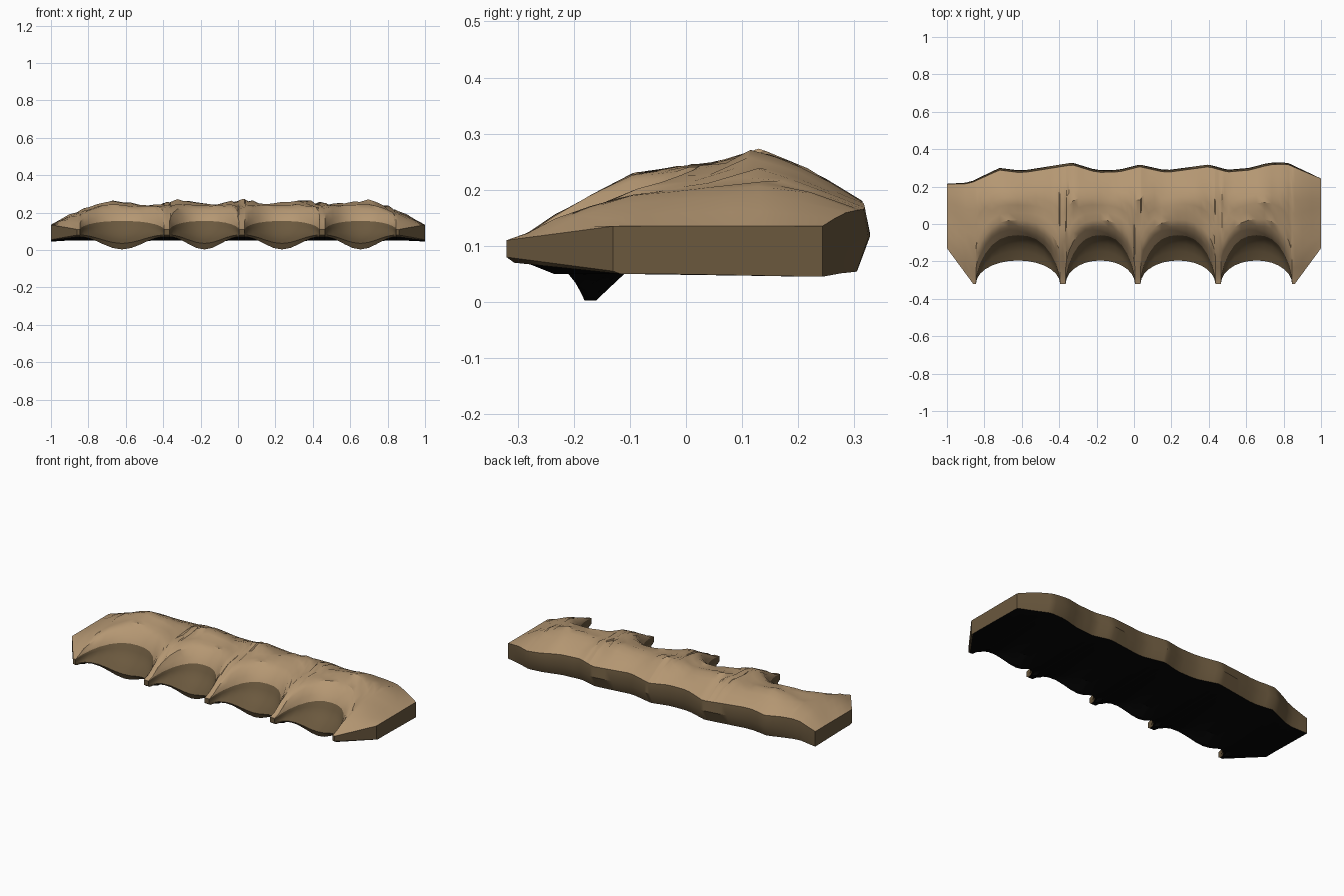
import bpy, bmesh, math, random

random.seed(4)
if "Cube" in bpy.data.objects:
    bpy.data.objects.remove(bpy.data.objects["Cube"], do_unlink=True)


def material(name, rgb):
    m = bpy.data.materials.new(name)
    m.use_nodes = True
    m.diffuse_color = (*rgb, 1)
    m.node_tree.nodes["Principled BSDF"].inputs["Base Color"].default_value = (*rgb, 1)
    return m


def lerp(a, b, t):
    return a + (b - a) * t


def curve(points, x):
    """Piecewise linear lookup."""
    if x <= points[0][0]:
        return points[0][1]
    for (x0, y0), (x1, y1) in zip(points, points[1:]):
        if x <= x1:
            return lerp(y0, y1, (x - x0) / (x1 - x0))
    return points[-1][1]


CUSPS = [-0.86, -0.38, 0.02, 0.45, 0.86]
TIP = 0.015          # half width of each blunt spur
BACK = [(-1, .215), (-.88, .222), (-.72, .30), (-.6, .285), (-.33, .328), (-.2, .288),
        (-.08, .29), (.03, .318), (.17, .287), (.4, .318), (.5, .29), (.62, .3),
        (.72, .328), (.82, .328), (1, .243)]
SLOPE = [(-.32, .11), (-.2, .17), (-.1, .225), (0, .24), (.06, .237), (.12, .256),
         (.21, .232), (.32, .175)]
TAPER = [(0, 1), (.7, 1), (.8, .78), (.9, .47), (1, 0)]
LUMPS = [(-1, 0), (-.66, .012), (-.47, -.012), (-.3, .018), (-.14, -.012), (.03, .018),
         (.16, -.012), (.3, .017), (.52, -.01), (.7, .015), (1, 0)]
TOP_STEPS = [0, .06, .14, .24, .36, .48, .6, .72, .86, 1]
WALL = [(.1, .3), (.32, .62), (.64, .84), (1, 1)]


def front_edge(x):
    """Rim y, rim z, lip y, lip z and underside z of the scalloped front."""
    if abs(x) >= CUSPS[-1]:
        t = (1 - abs(x)) / (1 - CUSPS[-1])
        y = lerp(-.13, -.32, t)
        return y, lerp(.135, .11, t), y, lerp(.055, .08, t), lerp(.05, .07, t)
    a, b = next((a, b) for a, b in zip(CUSPS, CUSPS[1:]) if a <= x <= b)
    half = (b - a) / 2 - TIP
    t = min(1, abs(x - (a + b) / 2) / half)
    scoop = (1 - t ** 2.4) ** .6
    bow = math.sqrt(1 - t * t)
    dip = .5 + .5 * math.cos(math.pi * t)
    return (-.32 + .26 * scoop, .11 + .045 * scoop, -.32 + .125 * bow,
            .08 - .045 * dip, .07 - .067 * dip)


def section(x):
    """Closed cross-section: top from back to front, scoop wall, underside, back."""
    rim_y, rim_z, lip_y, lip_z, low_z = front_edge(x)
    back, taper = curve(BACK, x), curve(TAPER, abs(x))
    pts = []
    for s in reversed(TOP_STEPS):
        y = lerp(rim_y, back - .012 * taper, s)
        z = curve(SLOPE, y + (.318 - back) * max(0, s - .5))
        z += curve(LUMPS, x) * max(0, 1 - abs(y - .13) / .15)
        z = lerp(.135, z, taper)
        u = min(1, (y - rim_y) / .1)
        z = lerp(rim_z, z, 1 - (1 - u) ** 2)
        if 0 < s < 1:
            z += random.uniform(-.005, .005) * taper * u
        pts.append((y, z))
    for fy, fz in WALL:
        pts.append((lerp(rim_y, lip_y, fy), lerp(rim_z, lip_z, fz)))
    pts += [(lip_y + .014, low_z), (lip_y + .035, low_z), (lip_y + .085, .05),
            (back - .03 * taper, lerp(.045, .058, taper))]
    pts.append((back, lerp(.09, .125, taper)))
    return [(x, y, z) for y, z in pts]


# Columns bunch up near the spurs, where the scoops turn sharply
columns = [-1, -.95, -.9]
for a, b in zip(CUSPS, CUSPS[1:]):
    columns.append(a)
    mid, half = (a + b) / 2, (b - a) / 2 - TIP
    columns += [mid - half * math.cos(math.pi * i / 14) for i in range(15)]
columns += [CUSPS[-1], .9, .95, 1]

# Rock ledge lofted through the sections
bm = bmesh.new()
rings = [[bm.verts.new(p) for p in section(x)] for x in columns]
n = len(rings[0])
rim = len(TOP_STEPS) - 1
lip = rim + len(WALL) + 1
for r0, r1 in zip(rings, rings[1:]):
    for i in range(n):
        j = (i + 1) % n
        f = bm.faces.new((r0[i], r0[j], r1[j], r1[i]))
        f.material_index = 0 if i < rim else 2 if lip <= i < n - 2 else 1
for ring in (rings[0], rings[-1]):
    bm.faces.new(ring).material_index = 1
bmesh.ops.remove_doubles(bm, verts=bm.verts, dist=.0004)
bmesh.ops.recalc_face_normals(bm, faces=bm.faces)

mesh = bpy.data.meshes.new("rock_ledge")
bm.to_mesh(mesh)
bm.free()
for m in (material("tan rock top", (.46, .31, .17)),
          material("brown rock wall", (.145, .098, .048)),
          material("black underside", (.002, .002, .002))):
    mesh.materials.append(m)
ledge = bpy.data.objects.new("rock_ledge", mesh)
bpy.context.collection.objects.link(ledge)
bpy.ops.object.select_all(action='DESELECT')
ledge.select_set(True)
bpy.context.view_layer.objects.active = ledge
bpy.ops.object.shade_smooth_by_angle(angle=math.radians(35))
